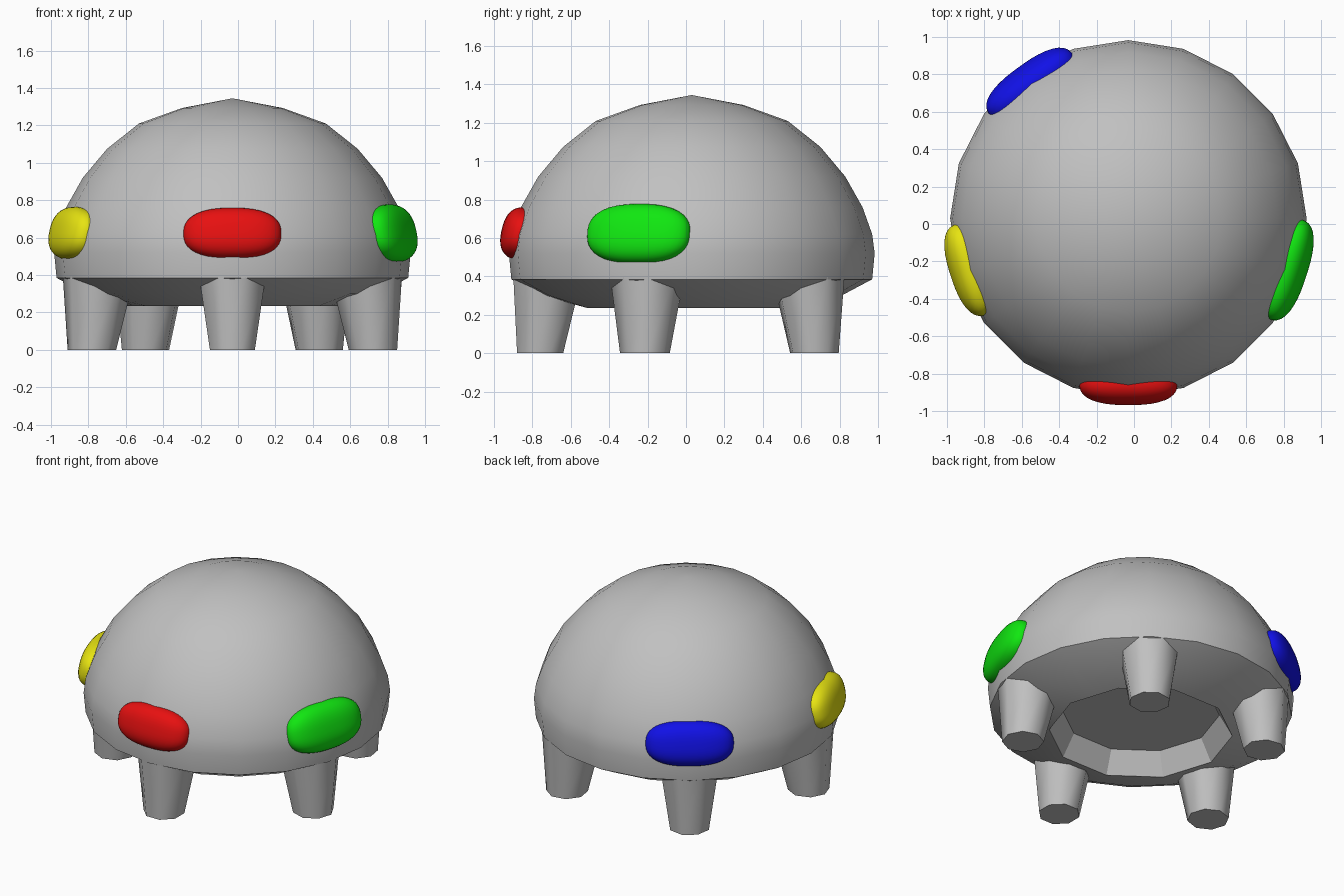
import bpy, bmesh, math
from mathutils import Matrix, Vector

if "Cube" in bpy.data.objects:
    bpy.data.objects.remove(bpy.data.objects["Cube"])

CX, CY = -0.03, 0.03          # dome axis


def material(name, rgb):
    m = bpy.data.materials.new(name)
    m.diffuse_color = (*rgb, 1)
    m.use_nodes = True
    m.node_tree.nodes["Principled BSDF"].inputs["Base Color"].default_value = m.diffuse_color
    return m


grey = material("grey", (0.53, 0.53, 0.53))
red = material("red", (0.92, 0.006, 0.006))
green = material("green", (0.006, 0.88, 0.006))
blue = material("blue", (0.006, 0.006, 0.88))
yellow = material("yellow", (0.85, 0.82, 0.006))


def finish(bm, name, mat, angle):
    bmesh.ops.recalc_face_normals(bm, faces=bm.faces)
    me = bpy.data.meshes.new(name)
    bm.to_mesh(me)
    bm.free()
    me.materials.append(mat)
    ob = bpy.data.objects.new(name, me)
    bpy.context.collection.objects.link(ob)
    bpy.ops.object.select_all(action='DESELECT')
    ob.select_set(True)
    bpy.context.view_layer.objects.active = ob
    bpy.ops.object.shade_smooth_by_angle(angle=math.radians(angle))
    return ob


# Dome shell: lathe profile from the peak, round the rim, into the recess below
profile = [(0.27, 1.293), (0.50, 1.21), (0.67, 1.075), (0.80, 0.92),
           (0.89, 0.76), (0.94, 0.62), (0.953, 0.52), (0.94, 0.385),
           (0.78, 0.30), (0.57, 0.235), (0.49, 0.38)]
SIDES = 20
bm = bmesh.new()
rings = []
for i, (r, z) in enumerate(profile):
    ring = []
    for k in range(SIDES):
        a = 2 * math.pi * k / SIDES
        # the recess is ten-sided: odd points sit on the straight edges
        rr = r * math.cos(math.pi / 10) if i >= 9 and k % 2 else r
        ring.append(bm.verts.new((CX + rr * math.cos(a), CY + rr * math.sin(a), z)))
    rings.append(ring)
for a, b in zip(rings, rings[1:]):
    for k in range(SIDES):
        n = (k + 1) % SIDES
        bm.faces.new((a[k], a[n], b[n], b[k]))
peak = bm.verts.new((CX, CY, 1.345))
for k in range(SIDES):
    bm.faces.new((peak, rings[0][k], rings[0][(k + 1) % SIDES]))
bm.faces.new(rings[-1])
finish(bm, "dome", grey, 28)


# Five tapered legs, running up into the dome
def leg(name, deg):
    bm = bmesh.new()
    rot = Matrix.Translation((CX, CY, 0)) @ Matrix.Rotation(math.radians(deg), 4, 'Z')
    loops = []
    for R, r, z in ((0.79, 0.13, 0), (0.75, 0.195, 0.41)):
        loops.append([bm.verts.new(rot @ Vector((
            R + r * math.cos(math.pi * (2 * k + 1) / 8),
            r * math.sin(math.pi * (2 * k + 1) / 8), z))) for k in range(8)])
    lo, hi = loops
    for k in range(8):
        n = (k + 1) % 8
        bm.faces.new((lo[k], lo[n], hi[n], hi[k]))
    bm.faces.new(lo)
    bm.faces.new(hi)
    finish(bm, name, grey, 50)


for i in range(5):
    leg(f"leg_{i + 1}", -90 + 72 * i)


# Rounded coloured buttons, tilted to lie on the dome
def button(name, deg, half_len, half_h, mat):
    bm = bmesh.new()
    bmesh.ops.create_uvsphere(bm, u_segments=40, v_segments=24, radius=1)
    p = 2.5
    for v in bm.verts:
        v.co /= sum(abs(c) ** p for c in v.co) ** (1 / p)
    m = (Matrix.Translation((CX, CY, 0))
         @ Matrix.Rotation(math.radians(deg), 4, 'Z')
         @ Matrix.Translation((0.885, 0, 0.62))
         @ Matrix.Rotation(math.radians(-13), 4, 'Y')
         @ Matrix.Diagonal((0.108, half_len, half_h, 1)))
    bmesh.ops.transform(bm, matrix=m, verts=bm.verts)
    finish(bm, name, mat, 60)


button("front_button", -90, 0.262, 0.138, red)
button("right_button", -18, 0.28, 0.157, green)
button("back_left_button", 126, 0.275, 0.145, blue)
button("left_button", 198, 0.255, 0.143, yellow)
